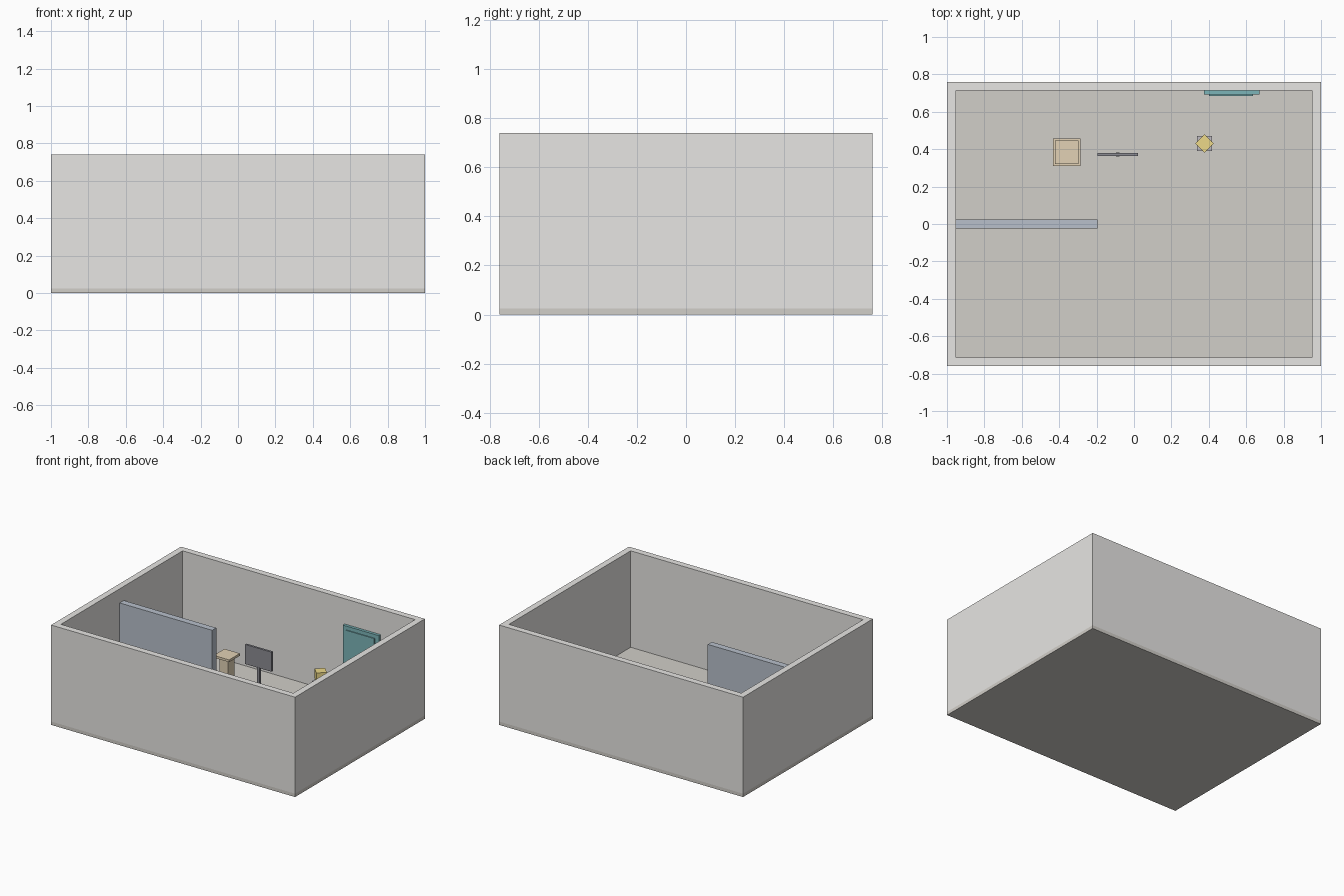
import bpy, bmesh, math

if "Cube" in bpy.data.objects:
    bpy.data.objects.remove(bpy.data.objects["Cube"])

def finish(name, bm, color=None):
    bmesh.ops.recalc_face_normals(bm, faces=bm.faces)
    me = bpy.data.meshes.new(name)
    bm.to_mesh(me)
    bm.free()
    ob = bpy.data.objects.new(name, me)
    bpy.context.collection.objects.link(ob)
    if color:
        mat = bpy.data.materials.new(name + "_color")
        mat.diffuse_color = (*color, 1)
        mat.use_nodes = True
        mat.node_tree.nodes["Principled BSDF"].inputs["Base Color"].default_value = mat.diffuse_color
        me.materials.append(mat)
    return ob

def box(name, x, y, z, color=None):
    """Box from (min, max) ranges on each axis."""
    bm = bmesh.new()
    bmesh.ops.create_cube(bm, size=1)
    for v in bm.verts:
        for i, (lo, hi) in enumerate((x, y, z)):
            v.co[i] = lo if v.co[i] < 0 else hi
    return finish(name, bm, color)

def block(name, cx, cy, half, z, color=None):
    """Square upright block around a centre."""
    return box(name, (cx - half, cx + half), (cy - half, cy + half), z, color)

WALL = (0.80, 0.79, 0.77)
FLOOR = (0.64, 0.62, 0.58)
SLATE = (0.48, 0.53, 0.60)
TAN = (0.76, 0.64, 0.46)
DARK = (0.26, 0.26, 0.29)
TEAL = (0.20, 0.46, 0.48)
GOLD = (0.84, 0.69, 0.25)
STONE = (0.52, 0.50, 0.54)

X, Y, T = 1.0, 0.76, 0.047      # room half sizes and wall thickness
F, H = 0.025, 0.74              # floor top and wall top

# Floor slab
box("floor", (-X, X), (-Y, Y), (0, F), FLOOR)

# Wall ring
bm = bmesh.new()
signs = ((-1, -1), (1, -1), (1, 1), (-1, 1))
loops = [[bm.verts.new((sx * (X - t), sy * (Y - t), z)) for sx, sy in signs]
         for t, z in ((0, F), (0, H), (T, H), (T, F))]
for k in range(4):
    a, b = loops[k], loops[(k + 1) % 4]
    for i in range(4):
        j = (i + 1) % 4
        bm.faces.new((a[i], a[j], b[j], b[i]))
finish("walls", bm, WALL)

# Partition from the left wall
box("partition", (-X + T, -0.195), (-0.024, 0.024), (F, 0.635), SLATE)

# Tan pedestal
px, py = -0.36, 0.383
block("pedestal_base", px, py, 0.074, (F, 0.05), TAN)
block("pedestal_column", px, py, 0.036, (0.05, 0.24), TAN)
block("pedestal_top", px, py, 0.063, (0.24, 0.257), TAN)

# Sign on a post
sx, sy = -0.0875, 0.372
block("sign_post", sx, sy, 0.01, (F, 0.24), DARK)
box("sign_panel", (sx - 0.108, sx + 0.108), (sy - 0.008, sy + 0.008), (0.237, 0.382), DARK)

# Small plinth with a four-sided exhibit turned 45 degrees
ex, ey = 0.377, 0.43
block("plinth", ex, ey, 0.041, (F, 0.245), STONE)
exhibit = block("exhibit", 0, 0, 0.05 / math.sqrt(2), (0.245, 0.317), GOLD)
exhibit.location = (ex, ey, 0)
exhibit.rotation_euler.z = math.pi / 4

# Door on the back wall
box("door_frame", (0.375, 0.67), (0.692, Y - T), (F, 0.553), TEAL)
box("door_leaf", (0.40, 0.637), (0.685, 0.692), (F, 0.525), TEAL)
